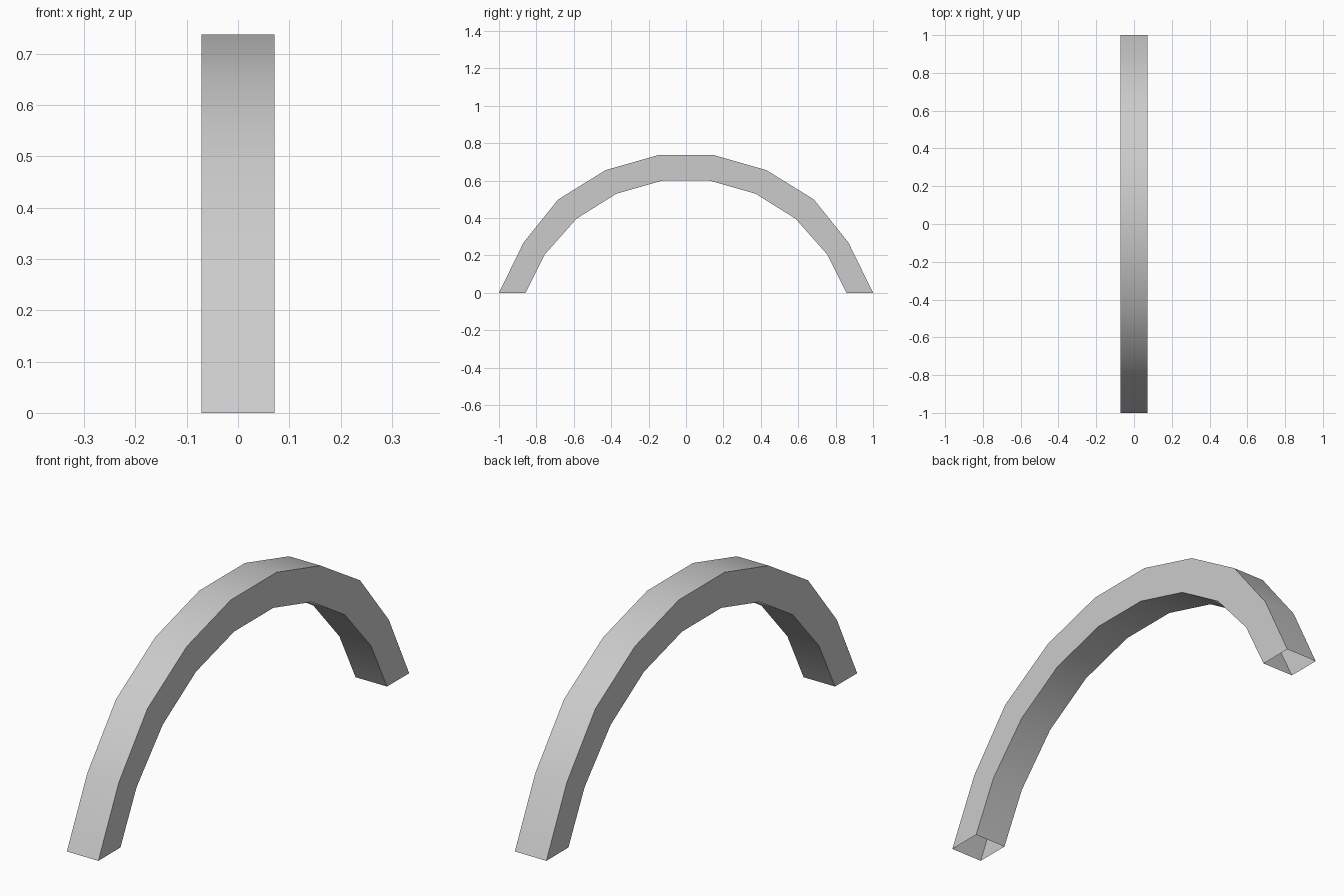
import bpy, bmesh, math

if "Cube" in bpy.data.objects:
    bpy.data.objects.remove(bpy.data.objects["Cube"])

HALF_WIDTH = 0.071
# Half profiles (y, z) from foot to crown
OUTER = [(1.0, 0.0), (0.869, 0.268), (0.684, 0.499), (0.43, 0.656), (0.147, 0.737)]
INNER = [(0.858, 0.0), (0.754, 0.206), (0.586, 0.396), (0.372, 0.53), (0.126, 0.6)]


def full_span(half):
    """Mirror a half profile across y = 0."""
    return half + [(-y, z) for y, z in reversed(half)]


# Arch: a square tube swept over nine segments, open at both feet
bm = bmesh.new()
rings = []
for (yo, zo), (yi, zi) in zip(full_span(OUTER), full_span(INNER)):
    corners = [(-HALF_WIDTH, yo, zo), (HALF_WIDTH, yo, zo),
               (HALF_WIDTH, yi, zi), (-HALF_WIDTH, yi, zi)]
    rings.append([bm.verts.new(c) for c in corners])

for a, b in zip(rings, rings[1:]):
    for i in range(4):
        j = (i + 1) % 4
        bm.faces.new((a[i], a[j], b[j], b[i]))

# Point all faces outwards, judged by the crown's top face
bmesh.ops.recalc_face_normals(bm, faces=bm.faces)
bm.normal_update()
top = max(bm.faces, key=lambda f: f.calc_center_median().z)
if top.normal.z < 0:
    bmesh.ops.reverse_faces(bm, faces=bm.faces)

mesh = bpy.data.meshes.new("arch")
bm.to_mesh(mesh)
bm.free()
arch = bpy.data.objects.new("arch", mesh)
bpy.context.collection.objects.link(arch)

# Smooth along the curve, sharp along the four long edges
bpy.context.view_layer.objects.active = arch
arch.select_set(True)
bpy.ops.object.shade_smooth_by_angle(angle=math.radians(35))
